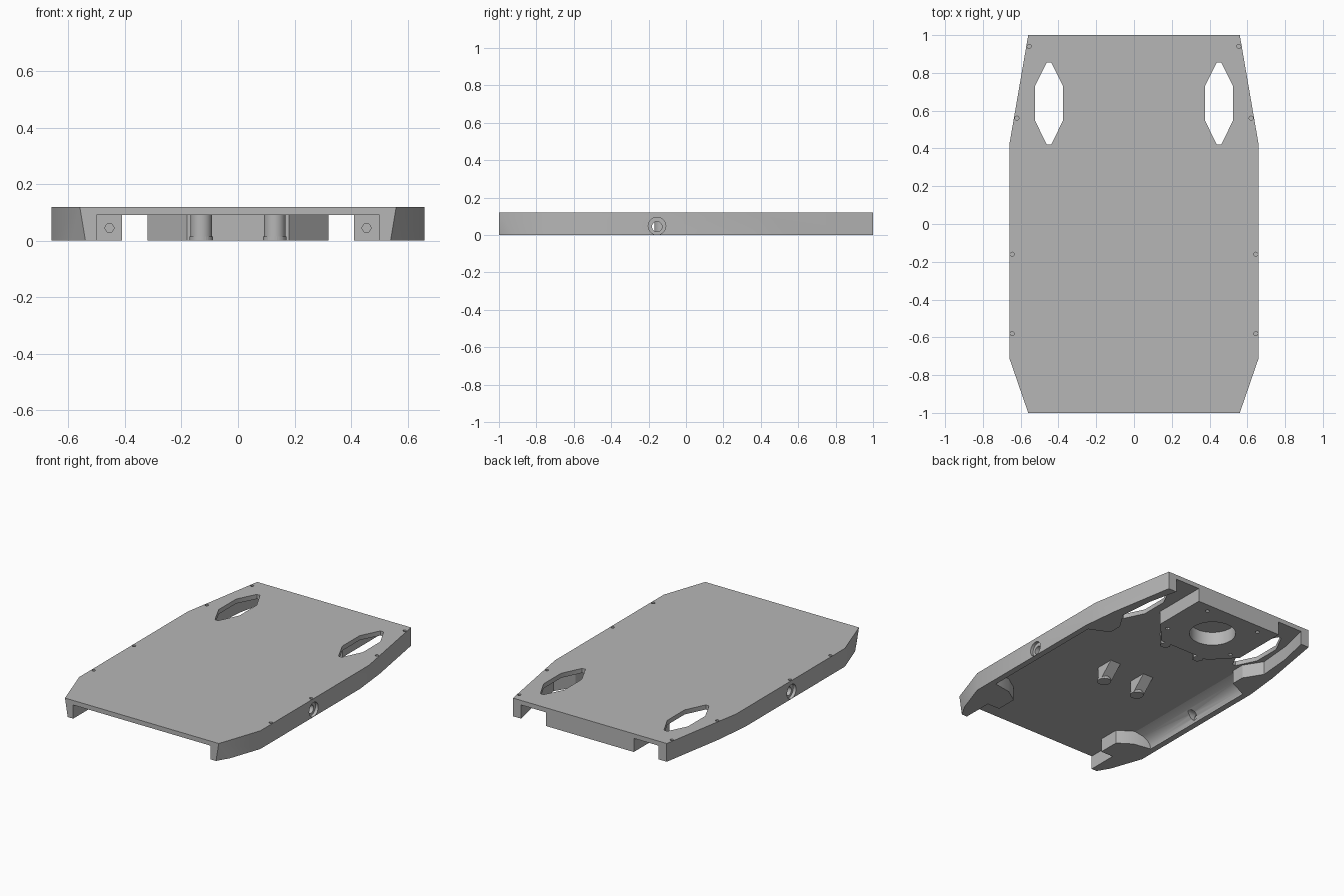
import bpy, bmesh, math
from mathutils import Matrix

cube = bpy.data.objects.get("Cube")
if cube:
    bpy.data.objects.remove(cube, do_unlink=True)

grey = bpy.data.materials.new("plain grey")
grey.use_nodes = True
grey.diffuse_color = (0.47, 0.47, 0.47, 1)
grey.node_tree.nodes["Principled BSDF"].inputs["Base Color"].default_value = grey.diffuse_color

H, DECK = 0.12, 0.09      # overall height, underside of the deck


def finish(bm, name):
    bmesh.ops.recalc_face_normals(bm, faces=bm.faces)
    mesh = bpy.data.meshes.new(name)
    bm.to_mesh(mesh)
    bm.free()
    mesh.materials.append(grey)
    ob = bpy.data.objects.new(name, mesh)
    bpy.context.collection.objects.link(ob)
    return ob


def prism(name, pts, lo, hi, axis="z"):
    """Extrude a 2D outline along one axis (remaining axes stay in xyz order)."""
    place = {"z": lambda a, b, t: (a, b, t),
             "y": lambda a, b, t: (a, t, b),
             "x": lambda a, b, t: (t, a, b)}[axis]
    bm = bmesh.new()
    face = bm.faces.new([bm.verts.new(place(a, b, lo)) for a, b in pts])
    ext = bmesh.ops.extrude_face_region(bm, geom=[face])
    shift = place(0, 0, hi - lo)
    bmesh.ops.translate(bm, vec=shift, verts=[v for v in ext["geom"] if isinstance(v, bmesh.types.BMVert)])
    return finish(bm, name)


def circle(a, b, r, n=32):
    return [(a + r * math.cos(math.tau * i / n), b + r * math.sin(math.tau * i / n)) for i in range(n)]


def mirrored(half):
    return half + [(-x, y) for x, y in reversed(half)]


def flip(pts, s):
    return [(s * x, y) for x, y in pts]


def cut(target, cutter):
    cutter.hide_render = True
    mod = target.modifiers.new("cut", "BOOLEAN")
    mod.operation, mod.solver, mod.object = "DIFFERENCE", "EXACT", cutter
    bpy.context.view_layer.objects.active = target
    bpy.ops.object.modifier_apply(modifier=mod.name)
    bpy.data.objects.remove(cutter, do_unlink=True)


def smooth(ob):
    bpy.ops.object.select_all(action="DESELECT")
    ob.select_set(True)
    bpy.context.view_layer.objects.active = ob
    bpy.ops.object.shade_smooth_by_angle(angle=math.radians(30))


# Outer hull: top outline and slightly chamfered bottom outline
top = [(0.56, -1), (0.66, -0.71), (0.66, 0.42), (0.56, 1)]
bottom = [(0.54, -1), (0.587, -0.92), (0.66, -0.71), (0.66, 0.33), (0.634, 0.57), (0.56, 1)]
bm = bmesh.new()
for outline, z in ((top, H), (bottom, 0)):
    for x, y in mirrored(outline):
        bm.verts.new((x, y, z))
bmesh.ops.convex_hull(bm, input=bm.verts)
bmesh.ops.dissolve_limit(bm, angle_limit=0.005, verts=bm.verts, edges=bm.edges)
tray = finish(bm, "deck_and_side_rails")

# Open channel under the deck, leaving stepped rails
channel = [(0.50, 1.05), (0.50, 1), (0.545, 0.8), (0.565, 0.57), (0.49, 0.45), (0.49, 0.36),
           (0.62, 0.30), (0.62, -0.58), (0.50, -0.60), (0.41, -0.66), (0.41, -0.80),
           (0.50, -0.80), (0.50, -1.05)]
cut(tray, prism("channel_cutter", mirrored(channel), -0.05, DECK))

# Curved fillets where rails meet the deck
fillet = [(0.622, 0), (0.614, 0.03), (0.595, 0.055), (0.565, 0.074), (0.51, 0.091), (0.635, 0.091), (0.635, 0)]
fillets = [prism("rail_fillet", flip(fillet, s), -0.6, 0.35, "y") for s in (1, -1)]

slot = [(0.462, 0.855), (0.525, 0.73), (0.525, 0.55), (0.462, 0.42),
        (0.438, 0.42), (0.375, 0.55), (0.375, 0.73), (0.438, 0.855)]
screws = [(0.555, 0.94), (0.62, 0.56), (0.645, -0.16), (0.645, -0.58)]
for s, rail_fillet in zip((1, -1), fillets):
    # Elongated deck slots
    cut(tray, prism("slot_cutter", flip(slot, s), 0.05, 0.2))
    # Screw holes in the top
    for x, y in screws:
        cut(tray, prism("screw_cutter", circle(s * x, y, 0.011, 12), 0.1, 0.2))
    # Hexagonal holes in the front bosses
    cut(tray, prism("hex_cutter", circle(s * 0.455, 0.045, 0.017, 6), -0.9, -0.72, "y"))
    # Side pivot holes with counterbore
    for part in (tray, rail_fillet):
        cut(part, prism("pivot_cutter", circle(-0.155, 0.045, 0.027), s * 0.5, s * 0.7, "x"))
    cut(tray, prism("counterbore_cutter", circle(-0.155, 0.048, 0.047), s * 0.64, s * 0.7, "x"))
    smooth(rail_fillet)

# Rear block with a round well and screw holes
block = prism("rear_block", mirrored([(0.32, 1), (0.32, 0.63), (0.18, 0.48)]), 0, DECK)
cut(block, prism("well_cutter", circle(0, 0.75, 0.142, 48), -0.05, 0.15))
for s in (1, -1):
    for x, y in ((0.2, 0.94), (0.25, 0.62)):
        cut(block, prism("block_screw_cutter", circle(s * x, y, 0.013, 12), -0.05, 0.04))

# Posts under the deck: round front, sloping buttress behind, small foot
for s in (1, -1):
    x = s * 0.13
    smooth(prism("support_post", circle(x, -0.13, 0.038), 0, DECK))
    prism("post_buttress", [(-0.13, 0), (-0.115, 0), (-0.02, DECK), (-0.13, DECK)], x - 0.038, x + 0.038, "x")
    prism("post_foot", circle(x, -0.13, 0.042), 0, 0.014)
    # Matching small pegs ahead of the rear block
    prism("block_peg", circle(x, 0.455, 0.035, 6), 0, DECK)

smooth(block)
smooth(tray)
